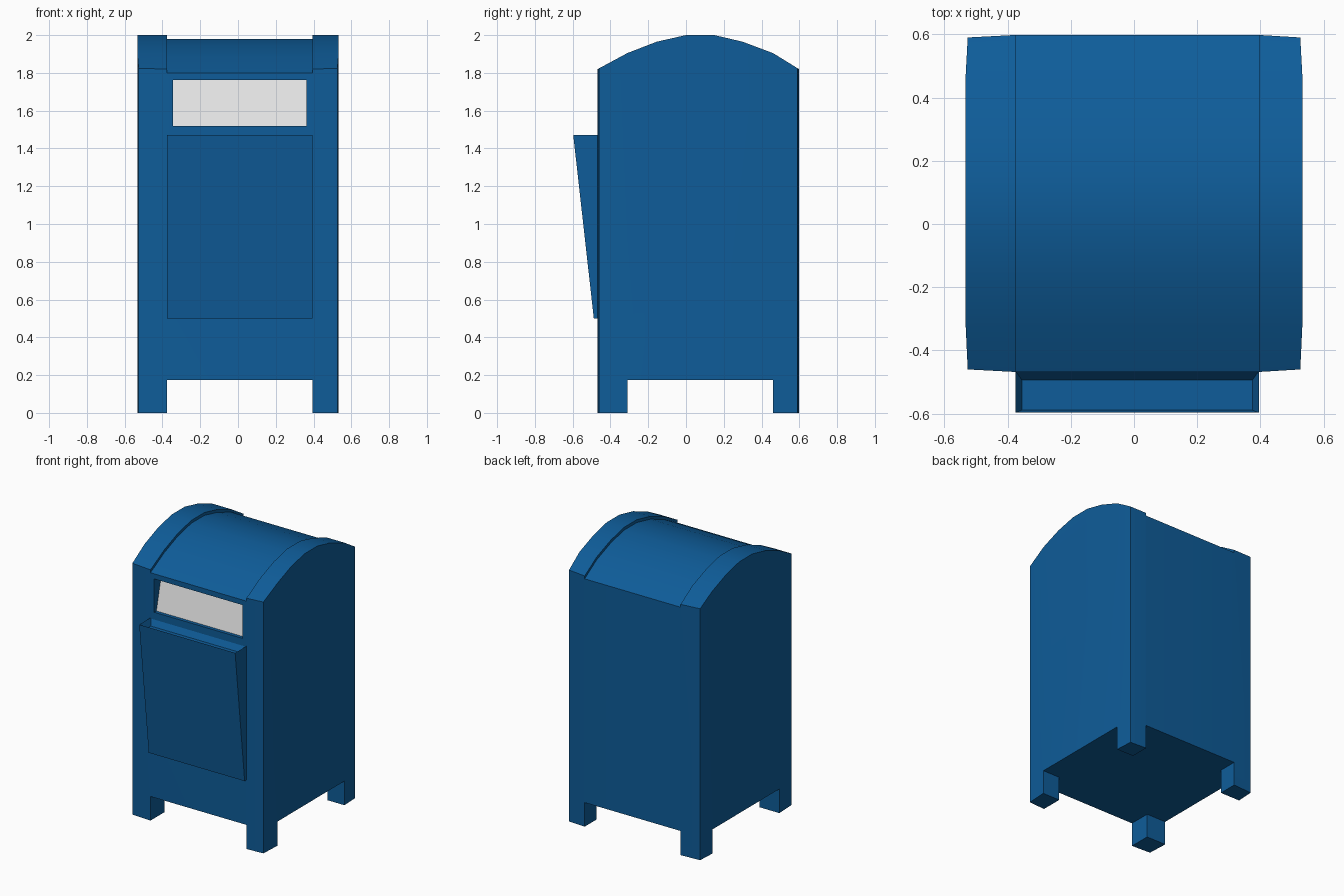
import bpy, bmesh
from math import radians
from mathutils import Vector

cube = bpy.data.objects.get("Cube")
if cube:
    bpy.data.objects.remove(cube, do_unlink=True)


def material(name, rgb):
    m = bpy.data.materials.new(name)
    m.use_nodes = True
    m.diffuse_color = (*rgb, 1)
    m.node_tree.nodes["Principled BSDF"].inputs["Base Color"].default_value = (*rgb, 1)
    return m


blue = material("post blue", (0.0045, 0.108, 0.32))
white = material("flap white", (0.92, 0.92, 0.92))


def prism(name, outline, start, end, axis, mat=blue):
    """Extrude a 2D outline: axis X takes (y, z) points, axis Z takes (x, y)."""
    def place(p, t):
        return (t, *p) if axis == "X" else (*p, t)
    bm = bmesh.new()
    face = bm.faces.new([bm.verts.new(place(p, start)) for p in outline])
    new = bmesh.ops.extrude_face_region(bm, geom=[face])["geom"]
    step = Vector(place((0, 0), end - start))
    bmesh.ops.translate(bm, vec=step, verts=[g for g in new if isinstance(g, bmesh.types.BMVert)])
    bmesh.ops.recalc_face_normals(bm, faces=bm.faces)
    mesh = bpy.data.meshes.new(name)
    bm.to_mesh(mesh)
    bm.free()
    mesh.materials.append(mat)
    ob = bpy.data.objects.new(name, mesh)
    bpy.context.collection.objects.link(ob)
    return ob


def select(ob):
    bpy.ops.object.select_all(action="DESELECT")
    ob.select_set(True)
    bpy.context.view_layer.objects.active = ob


def cut(ob, tool, operation="DIFFERENCE"):
    mod = ob.modifiers.new("cut", "BOOLEAN")
    mod.operation, mod.solver, mod.object = operation, "EXACT", tool
    select(ob)
    bpy.ops.object.modifier_apply(modifier=mod.name)
    bpy.data.objects.remove(tool, do_unlink=True)


def box(name, x0, x1, y0, y1, z0, z1):
    return prism(name, [(y0, z0), (y1, z0), (y1, z1), (y0, z1)], x0, x1, "X")


# Main dimensions
left, right = -0.375, 0.395      # centre band between the corner posts
front, back = -0.468, 0.598
leg_front, leg_back = -0.31, 0.46

# Cabinet with slightly bowed walls
half = [(left, front), (right, front), (0.526, -0.46), (0.533, leg_front),
        (0.533, leg_back), (0.526, 0.59), (right, back), (left, back),
        (-0.526, 0.59), (-0.533, leg_back), (-0.533, leg_front), (-0.526, -0.46)]
cabinet = prism("cabinet", half, 0, 2.2, "Z")

# Arched roof
arch = [(-0.626, 1.735), (front, 1.82), (-0.31, 1.905), (-0.155, 1.965), (0, 2.0),
        (0.15, 2.0), (0.3, 1.965), (0.46, 1.905), (back, 1.82), (0.738, 1.735)]
cut(cabinet, prism("roof_shape", arch + [(0.738, -0.2), (-0.626, -0.2)], -1, 1, "X"), "INTERSECT")

# Lowered centre band of the roof
low = [(y, z - 0.021) for y, z in arch]
cut(cabinet, prism("roof_step", low + [(0.738, 2.3), (-0.626, 2.3)], left, right, "X"))

# Openings between the four legs
cut(cabinet, box("leg_gap_across", left, right, -1, 1, -0.2, 0.175))
cut(cabinet, box("leg_gap_along", -1, 1, leg_front, leg_back, -0.2, 0.175))

# Mail slot with a leaning flap at the back of it
slot_low, slot_high = 1.52, 1.762
flap_low, flap_high = -0.437, -0.38
cut(cabinet, prism("slot_cut", [(-0.6, slot_low), (flap_low, slot_low),
                                (flap_high, slot_high), (-0.6, slot_high)], -0.345, 0.362, "X"))
thick = 0.006
prism("slot_flap", [(flap_low - thick, slot_low), (flap_low, slot_low),
                    (flap_high, slot_high), (flap_high - thick, slot_high)],
      -0.345, 0.362, "X", white)

# Sloping chute panel with a shallow tray on top
chute = prism("chute_panel", [(front + 0.003, 0.5), (-0.488, 0.5), (-0.597, 1.472),
                              (front + 0.003, 1.472)], left, right, "X")
bm = bmesh.new()
bm.from_mesh(chute.data)
top = max(bm.faces, key=lambda f: f.calc_center_median().z)
bmesh.ops.inset_region(bm, faces=[top], thickness=0.02, use_even_offset=True)
for v in top.verts:
    v.co.z -= 0.045
    if v.co.y < -0.55:
        v.co.y -= 0.012
    else:
        v.co.y -= 0.008
bm.to_mesh(chute.data)
bm.free()

# Smooth the arch while keeping edges crisp
select(cabinet)
bpy.ops.object.shade_smooth_by_angle(angle=radians(25))
